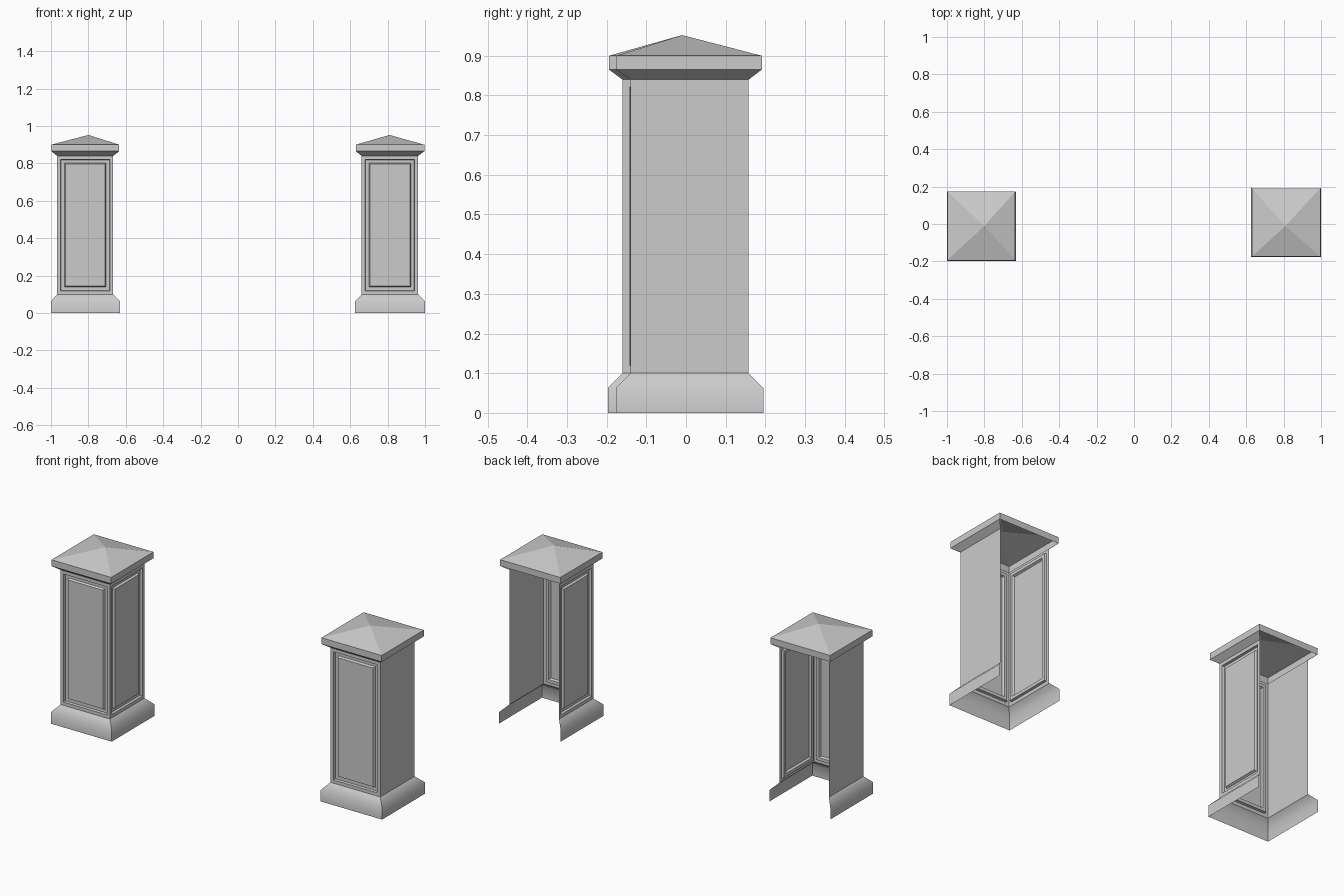
import bpy, bmesh
from math import radians

if "Cube" in bpy.data.objects:
    bpy.data.objects.remove(bpy.data.objects["Cube"])

FRONT, RIGHT, BACK, LEFT = range(4)


def ring(bm, rect, z):
    x0, x1, y0, y1 = rect
    return [bm.verts.new((x, y, z)) for x, y in ((x0, y0), (x1, y0), (x1, y1), (x0, y1))]


def walls(bm, low, high, sides):
    return {s: bm.faces.new((low[s], low[(s + 1) % 4], high[(s + 1) % 4], high[s])) for s in sides}


def finish(bm, name, smooth=False):
    bm.normal_update()
    mesh = bpy.data.meshes.new(name)
    bm.to_mesh(mesh)
    bm.free()
    obj = bpy.data.objects.new(name, mesh)
    bpy.context.collection.objects.link(obj)
    if smooth:
        bpy.ops.object.select_all(action='DESELECT')
        obj.select_set(True)
        bpy.context.view_layer.objects.active = obj
        bpy.ops.object.shade_smooth_by_angle(angle=radians(50))


def pillar(tag, foot, post, cap, apex, panelled):
    open_back = (FRONT, RIGHT, LEFT)

    # flared plinth, open at the back
    bm = bmesh.new()
    a, b, c = ring(bm, foot, 0), ring(bm, foot, 0.063), ring(bm, post, 0.10)
    walls(bm, a, b, open_back)
    walls(bm, b, c, open_back)
    finish(bm, tag + "_plinth", True)

    # three-sided shaft with recessed frames and raised panels
    bm = bmesh.new()
    faces = walls(bm, ring(bm, post, 0.10), ring(bm, post, 0.84), open_back)
    bm.normal_update()
    for s in panelled:
        f = faces[s]
        for width, depth in ((0.026, 0), (0.004, -0.012), (0.024, 0), (0.008, 0.011)):
            bmesh.ops.inset_individual(bm, faces=[f], thickness=width, depth=depth)
    finish(bm, tag + "_shaft")

    # cap: sloped underside, band all round, pyramid roof
    bm = bmesh.new()
    a, b, c = ring(bm, post, 0.84), ring(bm, cap, 0.865), ring(bm, cap, 0.90)
    walls(bm, a, b, open_back)
    walls(bm, b, c, range(4))
    tip = bm.verts.new((*apex, 0.952))
    for i in range(4):
        bm.faces.new((c[i], c[(i + 1) % 4], tip))
    bmesh.ops.delete(bm, geom=[v for v in bm.verts if not v.link_faces], context='VERTS')
    finish(bm, tag + "_cap")


# the outer side of each pillar is plain, the front and inner side carry panels
pillar("left", (-1.0, -0.63, -0.197, 0.175), (-0.967, -0.667, -0.16, 0.14),
       (-0.998, -0.635, -0.194, 0.173), (-0.80, -0.01), (FRONT, RIGHT))
pillar("right", (0.626, 1.0, -0.177, 0.195), (0.661, 0.963, -0.14, 0.158),
       (0.63, 0.996, -0.175, 0.191), (0.81, -0.01), (FRONT, LEFT))
